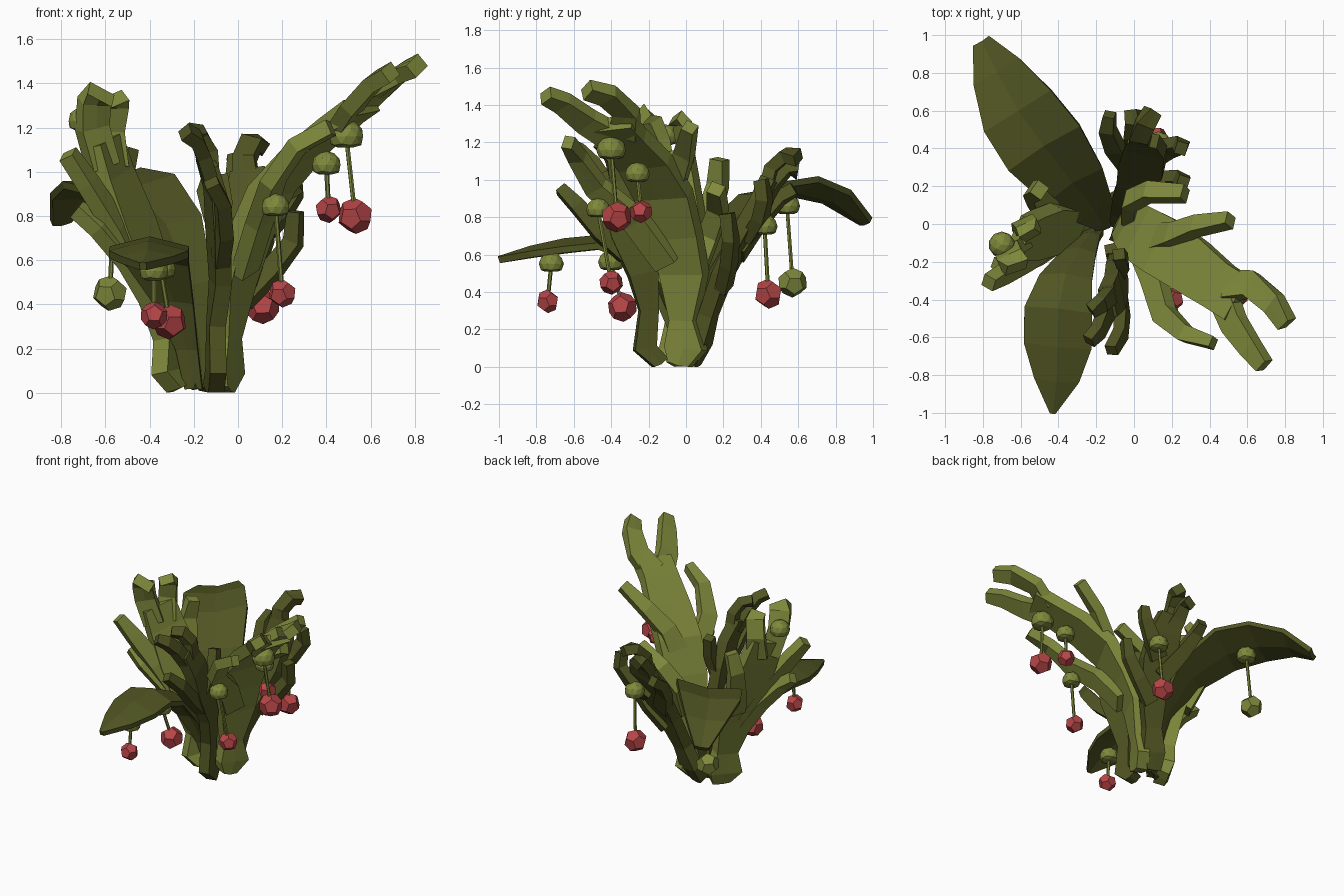
import bpy, bmesh, math
from mathutils import Vector, Matrix


def material(name, col):
    m = bpy.data.materials.new(name)
    m.diffuse_color = (*col, 1)
    return m


OLIVE = material("olive frond", (0.215, 0.252, 0.045))
DARK = material("dark olive leaf", (0.08, 0.089, 0.016))
RED = material("berry red", (0.47, 0.06, 0.063))


def finish(bm, name, mat):
    bmesh.ops.recalc_face_normals(bm, faces=bm.faces)
    me = bpy.data.meshes.new(name)
    bm.to_mesh(me)
    bm.free()
    me.materials.append(mat)
    ob = bpy.data.objects.new(name, me)
    bpy.context.collection.objects.link(ob)
    return ob


def ribbon(bm, pts, thick, n=None, w=None, fold=0.0):
    """Thick strip along (x, y, z, half width); n = plate normal or w = width direction."""
    P = [Vector(p[:3]) for p in pts]
    rings = []
    for i, p in enumerate(P):
        t = (P[min(i + 1, len(P) - 1)] - P[max(i - 1, 0)]).normalized()
        side = Vector(w).normalized() if w else Vector(n).cross(t).normalized()
        up = t.cross(side).normalized()
        hw = pts[i][3]
        a, u, f = side * hw, up * thick / 2, up * fold * hw
        rings.append([bm.verts.new(q) for q in
                      (p - a + u - f, p + u, p + a + u - f, p + a - u - f, p - u, p - a - u - f)])
    for r, s in zip(rings, rings[1:]):
        for k in range(6):
            bm.faces.new((r[k], r[(k + 1) % 6], s[(k + 1) % 6], s[k]))
    for r in (rings[0], rings[-1]):
        bm.faces.new((r[0], r[1], r[4], r[5]))
        bm.faces.new((r[1], r[2], r[3], r[4]))


def frond(name, mat, n, thick, *limbs):
    bm = bmesh.new()
    for i, limb in enumerate(limbs):
        ribbon(bm, limb, thick * (1 if i == 0 else 0.85), n=n)
    for v in bm.verts:
        v.co.z = max(v.co.z, 0.0)
    return finish(bm, name, mat)


# Tall frond leaning right and forward, forked at the tip
frond("right_frond", OLIVE, (-0.85, 0.42, 0.45), 0.085,
      [(-0.07, -0.03, 0.01, .06), (-0.05, 0.0, 0.1, .11), (-0.05, -0.01, 0.25, .07),
       (-0.01, -0.01, 0.5, .13), (0.05, -0.06, 0.7, .15), (0.15, -0.12, 0.92, .16),
       (0.3, -0.22, 1.09, .15), (0.45, -0.33, 1.22, .13), (0.56, -0.4, 1.3, .13)],
      [(0.5, -0.33, 1.25, .08), (0.62, -0.32, 1.36, .07), (0.74, -0.42, 1.45, .06), (0.81, -0.53, 1.48, .045)],
      [(0.47, -0.38, 1.22, .08), (0.53, -0.53, 1.31, .07), (0.62, -0.66, 1.41, .055), (0.69, -0.75, 1.45, .04)],
      [(-0.02, 0.04, 0.5, .06), (-0.02, 0.12, 0.7, .055), (0.08, 0.17, 0.84, .05), (0.27, 0.16, 0.95, .04)],
      [(0.1, -0.08, 0.8, .08), (0.2, -0.06, 1.0, .06), (0.33, -0.01, 1.14, .05), (0.51, 0.02, 1.28, .035)],
      [(0.03, -0.1, 0.55, .07), (0.1, -0.27, 0.78, .07), (0.16, -0.48, 0.96, .06),
       (0.27, -0.58, 1.12, .045), (0.42, -0.63, 1.2, .03)])

# Left frond, nearly upright, with two curled tips
frond("left_frond", OLIVE, (0.85, -0.5, 0.4), 0.085,
      [(-0.26, -0.02, 0.02, .07), (-0.3, -0.02, 0.1, .12), (-0.31, -0.02, 0.25, .08),
       (-0.38, -0.03, 0.5, .13), (-0.47, -0.04, 0.75, .15), (-0.56, -0.06, 0.98, .13),
       (-0.61, -0.08, 1.14, .12)],
      [(-0.42, -0.08, 0.5, .07), (-0.55, -0.18, 0.75, .06), (-0.68, -0.26, 0.95, .05), (-0.77, -0.31, 1.08, .035)],
      [(-0.37, -0.07, 0.38, .05), (-0.5, -0.16, 0.6, .05), (-0.63, -0.22, 0.75, .045), (-0.73, -0.22, 0.83, .03)],
      [(-0.43, 0.04, 0.6, .07), (-0.5, 0.12, 0.8, .06), (-0.53, 0.17, 0.97, .05), (-0.5, 0.18, 1.11, .04)])
frond("left_frond_tips", OLIVE, (0.4, -0.85, 0.2), 0.075,
      [(-0.61, -0.12, 1.02, .07), (-0.66, -0.15, 1.2, .07), (-0.65, -0.19, 1.32, .07), (-0.62, -0.23, 1.35, .065)],
      [(-0.57, -0.03, 1.02, .07), (-0.58, 0.0, 1.18, .06), (-0.56, -0.02, 1.3, .06), (-0.55, -0.06, 1.33, .05)])

# Back frond
frond("back_frond", DARK, (-0.25, -0.95, 0.5), 0.08,
      [(-0.14, 0.03, 0.02, .05), (-0.1, 0.08, 0.12, .08), (-0.06, 0.12, 0.28, .06),
       (0.0, 0.2, 0.5, .09), (0.04, 0.3, 0.7, .12), (0.06, 0.4, 0.88, .11), (0.05, 0.45, 1.0, .08)],
      [(0.04, 0.43, 0.93, .06), (0.03, 0.46, 1.06, .05), (0.06, 0.53, 1.13, .05), (0.1, 0.6, 1.12, .04)],
      [(0.03, 0.4, 0.86, .06), (-0.0, 0.47, 0.98, .05), (0.0, 0.54, 1.06, .04), (0.0, 0.6, 1.05, .04)],
      [(0.02, 0.2, 0.42, .05), (0.15, 0.23, 0.55, .045), (0.25, 0.24, 0.68, .04), (0.26, 0.22, 0.82, .03)],
      [(0.07, 0.34, 0.7, .06), (0.18, 0.4, 0.8, .05), (0.25, 0.42, 0.9, .04), (0.25, 0.4, 1.0, .03)],
      [(0.0, 0.28, 0.6, .06), (-0.1, 0.4, 0.78, .05), (-0.14, 0.5, 0.9, .04), (-0.13, 0.58, 0.95, .03)])

# Front frond, its plate turned edge-on to the front
frond("front_frond", DARK, (1, 0.15, 0.2), 0.075,
      [(-0.11, -0.14, 0.01, .05), (-0.1, -0.22, 0.1, .06), (-0.1, -0.2, 0.3, .05),
       (-0.08, -0.23, 0.5, .08), (-0.09, -0.3, 0.72, .11), (-0.1, -0.36, 0.9, .1), (-0.14, -0.42, 1.04, .08)],
      [(-0.12, -0.42, 0.95, .05), (-0.16, -0.5, 1.08, .045), (-0.19, -0.57, 1.15, .04), (-0.24, -0.62, 1.18, .03)],
      [(-0.12, -0.36, 0.95, .05), (-0.13, -0.38, 1.1, .045), (-0.17, -0.42, 1.17, .04), (-0.23, -0.46, 1.18, .03)],
      [(-0.08, -0.32, 0.6, .05), (-0.06, -0.46, 0.72, .045), (-0.07, -0.58, 0.86, .04), (-0.12, -0.67, 0.95, .03)],
      [(-0.09, -0.26, 0.65, .05), (-0.06, -0.2, 0.85, .045), (-0.08, -0.16, 0.98, .03)])


# Two broad drooping leaves on stalks
def leaf(name, w, pts, fold):
    bm = bmesh.new()
    ribbon(bm, pts, 0.035, w=w, fold=fold)
    return finish(bm, name, DARK)


leaf("back_leaf", (0.85, 0.53, 0.15),
     [(-0.17, -0.02, 0.02, .04), (-0.18, 0.02, 0.2, .05), (-0.22, 0.09, 0.48, .11),
      (-0.33, 0.23, 0.75, .18), (-0.48, 0.42, 0.91, .225), (-0.61, 0.6, 0.94, .21),
      (-0.72, 0.8, 0.89, .14), (-0.8, 0.96, 0.77, .05)], 0.15)
leaf("front_leaf", (0.99, -0.1, 0),
     [(-0.2, -0.03, 0.02, .04), (-0.23, -0.06, 0.2, .05), (-0.29, -0.14, 0.42, .09),
      (-0.36, -0.27, 0.61, .14), (-0.4, -0.45, 0.69, .18), (-0.405, -0.65, 0.67, .18),
      (-0.41, -0.83, 0.63, .12), (-0.43, -1.0, 0.575, .015)], 0.25)


# Hanging berries: dome cap, thin stem, dodecahedral fruit
def berry(i, c, r, cap, cr, mat=RED):
    g = (1 + 5 ** 0.5) / 2
    s = (-1, 1)
    V = [Vector((x, y, z)) for x in s for y in s for z in s]
    for a in s:
        for b in s:
            V += [Vector((0, a / g, b * g)), Vector((a / g, b * g, 0)), Vector((b * g, 0, a / g))]
    bm = bmesh.new()
    rot = Matrix.Rotation(i * 0.7, 3, 'Z') @ Matrix.Rotation(0.3, 3, 'X')
    for v in V:
        bm.verts.new(rot @ v.normalized() * r + Vector(c))
    bmesh.ops.convex_hull(bm, input=bm.verts)
    bmesh.ops.dissolve_limit(bm, angle_limit=0.02, verts=bm.verts, edges=bm.edges)
    finish(bm, "berry_%d" % i, mat)
    dome(i, cap, cr)
    bm = bmesh.new()
    a, b = Vector(cap), Vector(c)
    d = a - b
    m = Matrix.Translation((a + b) / 2) @ d.to_track_quat('Z', 'Y').to_matrix().to_4x4()
    bmesh.ops.create_cone(bm, cap_ends=True, segments=6, radius1=0.011, radius2=0.011,
                          depth=d.length, matrix=m)
    finish(bm, "berry_stem_%d" % i, OLIVE)


def dome(i, c, r):
    bm = bmesh.new()
    bmesh.ops.create_icosphere(bm, subdivisions=2, radius=r)
    for v in bm.verts:
        v.co.z = max(v.co.z, -0.65 * r) * 0.95
    bmesh.ops.translate(bm, verts=bm.verts, vec=c)
    finish(bm, "berry_cap_%d" % i, OLIVE)


berry(1, (0.53, -0.37, 0.80), .082, (0.49, -0.40, 1.16), .08)
berry(2, (0.41, -0.24, 0.83), .062, (0.40, -0.26, 1.03), .067)
berry(3, (0.11, 0.44, 0.39), .08, (0.13, 0.42, 0.75), .07)
berry(4, (0.20, -0.40, 0.45), .065, (0.17, -0.47, 0.84), .065)
berry(5, (-0.31, -0.34, 0.32), .08, (-0.35, -0.40, 0.56), .07)
berry(6, (-0.38, -0.74, 0.35), .063, (-0.38, -0.72, 0.55), .067)
berry(7, (-0.58, 0.57, 0.45), .08, (-0.56, 0.54, 0.86), .07, OLIVE)
dome(8, (-0.7, -0.11, 1.23), .07)
